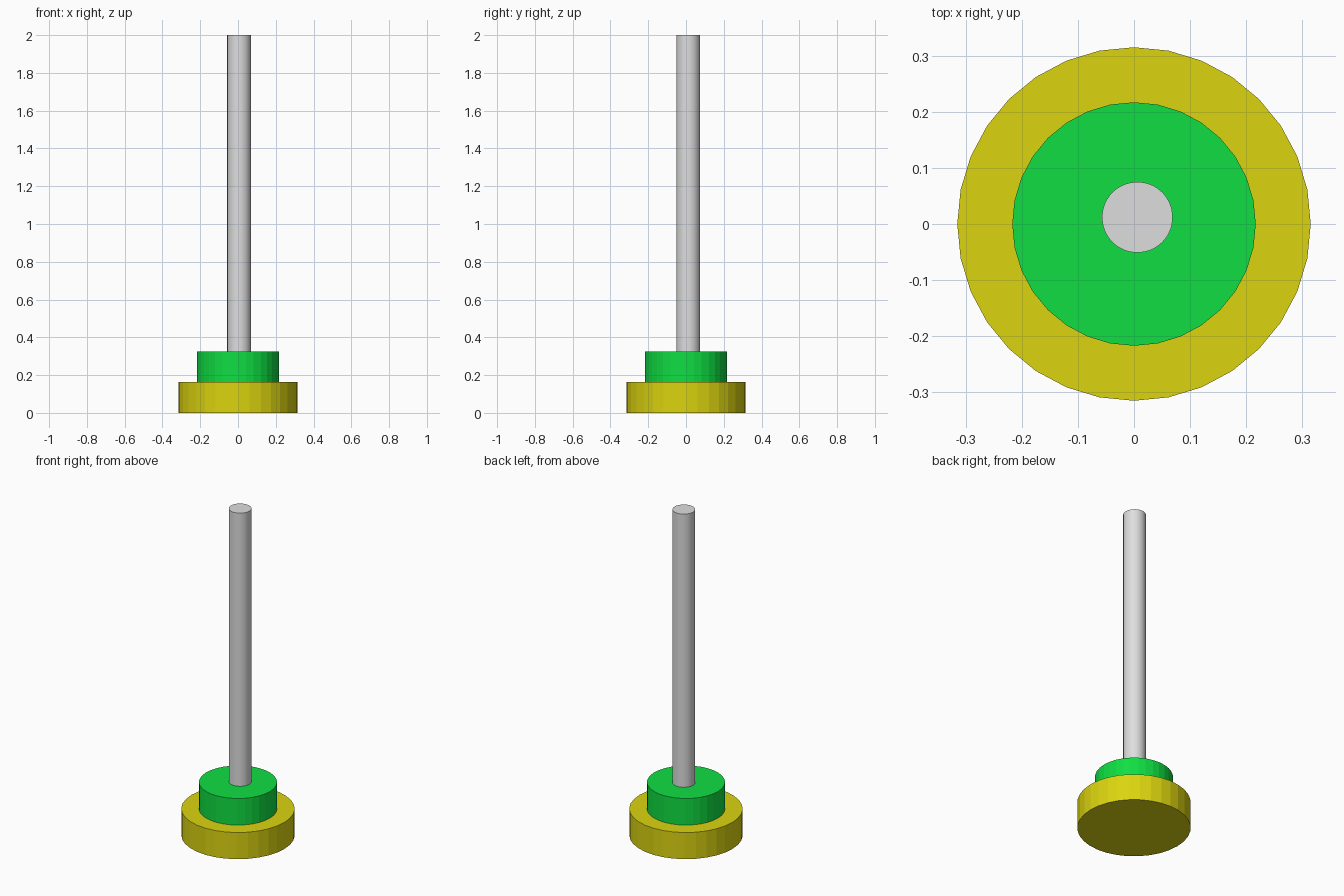
import bpy

old = bpy.data.objects.get("Cube")
if old:
    bpy.data.objects.remove(old, do_unlink=True)


def material(name, rgb):
    mat = bpy.data.materials.new(name)
    mat.use_nodes = True
    mat.diffuse_color = (*rgb, 1)
    mat.node_tree.nodes["Principled BSDF"].inputs["Base Color"].default_value = (*rgb, 1)
    return mat


def cylinder(name, mat, radius, bottom, top, sides, x=0, y=0):
    bpy.ops.mesh.primitive_cylinder_add(
        vertices=sides, radius=radius, depth=top - bottom,
        location=(x, y, (bottom + top) / 2))
    obj = bpy.context.object
    obj.name = name
    obj.data.materials.append(mat)
    return obj


yellow = material("yellow", (0.71, 0.66, 0.005))
green = material("green", (0.005, 0.73, 0.055))
grey = material("light grey", (0.73, 0.73, 0.73))

# Stepped foot: two faceted discs
cylinder("base_disc", yellow, 0.315, 0, 0.163, 32)
cylinder("upper_disc", green, 0.217, 0.163, 0.326, 32)

# Tall round rod, slightly off centre
cylinder("rod", grey, 0.063, 0.326, 2, 64, 0.006, 0.012)
bpy.ops.object.shade_smooth_by_angle()
